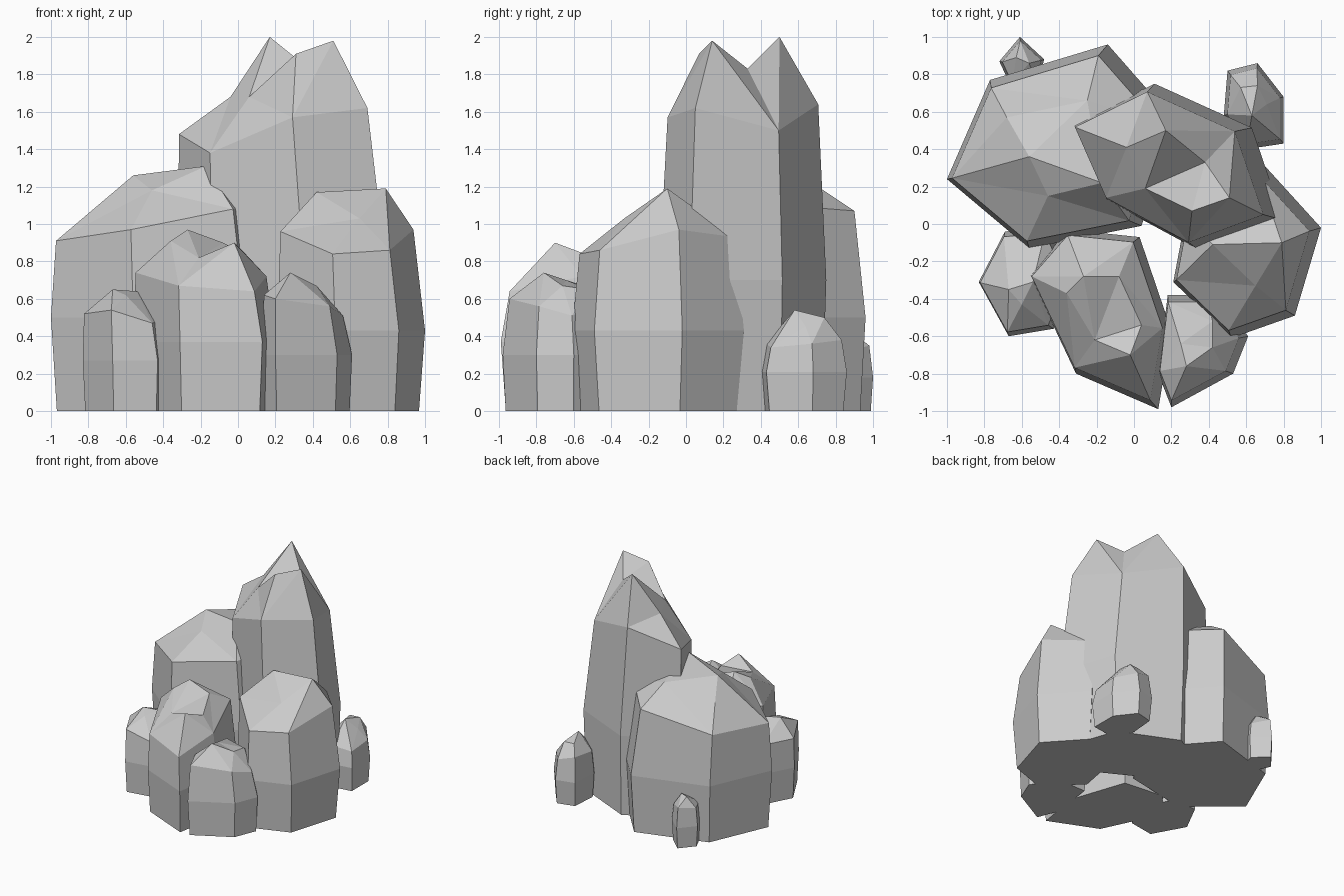
import bpy
from mathutils import Vector
from mathutils.geometry import delaunay_2d_cdt


def rock(name, outline, mid_z, rim_z, peaks, pivot=None, taper=0.91, foot=0.95):
    """Faceted boulder: foot ring, widest ring, tapered rim, triangulated crown."""
    pts = [Vector(p) for p in outline]
    n = len(pts)
    centre = sum(pts, Vector((0, 0))) / n
    lean = Vector(pivot) if pivot else centre
    base = [(centre + (p - centre) * foot).to_3d() for p in pts]
    mid = [Vector((p.x, p.y, mid_z)) for p in pts]
    rim2 = [lean + (p - lean) * taper for p in pts]
    rim = [Vector((p.x, p.y, z)) for p, z in zip(rim2, rim_z)]
    crown = [Vector(p) for p in peaks]
    verts = base + mid + rim + crown

    # Foot and two bands of side faces
    faces = [tuple(reversed(range(n)))]
    for r in (0, n):
        for i in range(n):
            j = (i + 1) % n
            faces.append((r + i, r + j, r + n + j, r + n + i))

    # Crown
    flat = [v.to_2d() for v in rim + crown]
    edges = [(i, (i + 1) % n) for i in range(n)]
    _, _, tris, orig, _, _ = delaunay_2d_cdt(flat, edges, [], 1, 1e-5)
    for t in tris:
        faces.append(tuple(2 * n + orig[k][0] for k in t))

    mesh = bpy.data.meshes.new(name)
    mesh.from_pydata([tuple(v) for v in verts], [], faces)
    mesh.update()
    obj = bpy.data.objects.new(name, mesh)
    bpy.context.collection.objects.link(obj)
    return obj


# Outlines run counter-clockwise seen from above
rock("tall_rock",
     [(-.32, .54), (-.135, .12), (.355, -.145), (.80, .02), (.63, .515), (.11, .75)],
     .70, [1.48, 1.38, 1.57, 1.62, 1.50, 1.64],
     [(.17, .50, 2.0), (.51, .14, 1.98), (.31, .07, 1.91), (.06, .19, 1.68),
      (.38, .33, 1.83), (-.04, .41, 1.68)],
     pivot=(-.28, .32), taper=.90)

rock("broad_back_rock",
     [(-1.0, .24), (-.56, -.13), (.04, -.01), (.22, .55), (-.14, .96), (-.77, .77)],
     .50, [.91, .97, 1.08, 1.1, 1.07, .93],
     [(-.17, .22, 1.31), (-.46, .15, 1.18), (-.56, .36, 1.26),
      (-.25, .66, 1.23), (-.68, .57, 1.13)],
     pivot=(-.70, .30), taper=.91)

rock("front_rock",
     [(-.56, -.27), (-.31, -.80), (.13, -.99), (.20, -.57), (.03, -.07), (-.35, -.03)],
     .37, [.74, .67, .64, .72, .80, .80],
     [(-.36, -.37, .91), (-.27, -.28, .97), (-.08, -.28, .90),
      (.04, -.54, .84), (-.21, -.62, .82), (-.02, -.70, .90)],
     pivot=(-.40, -.40), taper=.92)

rock("right_rock",
     [(1.0, -.02), (.70, .31), (.28, .06), (.21, -.31), (.52, -.61), (.86, -.49)],
     .43, [.97, .93, 1.0, .96, .84, .86],
     [(.79, -.10, 1.19), (.42, -.11, 1.17), (.65, -.33, 1.03)],
     pivot=(.38, -.20), taper=.90, foot=.92)

rock("small_front_rock",
     [(.13, -.80), (.20, -.98), (.53, -.80), (.61, -.60), (.42, -.38), (.18, -.38)],
     .30, [.62, .60, .56, .51, .58, .63],
     [(.28, -.76, .74), (.25, -.64, .70), (.42, -.66, .67), (.42, -.52, .65)],
     pivot=(.20, -.68), taper=.88)

rock("small_left_rock",
     [(-.83, -.31), (-.67, -.60), (-.43, -.56), (-.32, -.30), (-.45, -.02), (-.69, -.04)],
     .27, [.52, .54, .47, .50, .52, .52],
     [(-.67, -.35, .65), (-.54, -.31, .64), (-.60, -.43, .62)],
     pivot=(-.75, -.35), taper=.91)

rock("small_right_rock",
     [(.48, .58), (.60, .40), (.80, .43), (.80, .68), (.66, .86), (.50, .82)],
     .21, [.40, .36, .34, .36, .38, .42],
     [(.63, .58, .54), (.57, .73, .50), (.66, .74, .50), (.71, .64, .45)],
     taper=.88, foot=.92)

rock("tiny_back_rock",
     [(-.72, .87), (-.66, .74), (-.52, .74), (-.48, .88), (-.61, 1.0)],
     .18, [.33, .34, .34, .32, .35],
     [(-.63, .89, .42), (-.56, .86, .42)],
     taper=.87, foot=.92)
